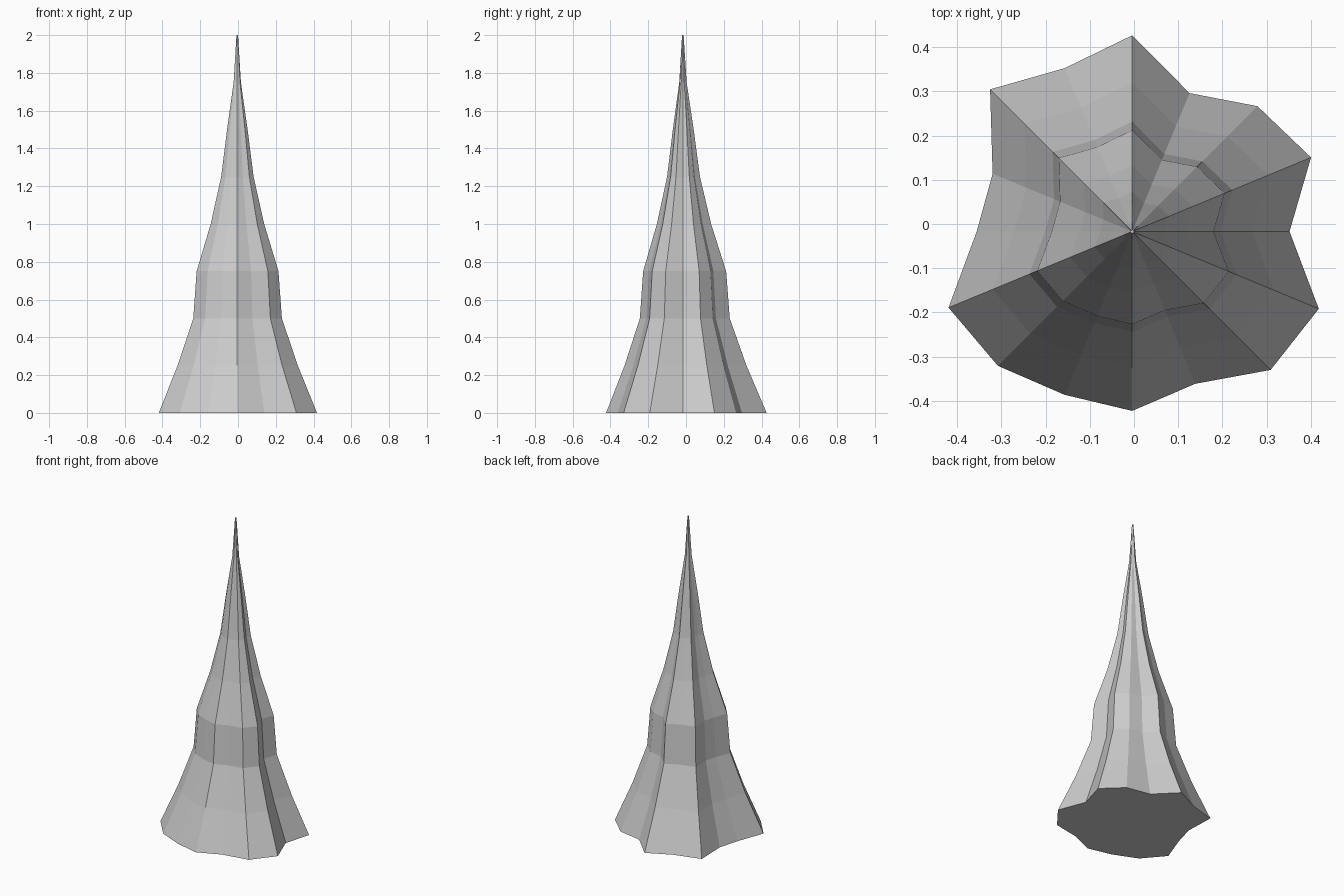
import bpy, bmesh
from math import cos, sin, tau

if "Cube" in bpy.data.objects:
    bpy.data.objects.remove(bpy.data.objects["Cube"])

# Irregular 16-sided base outline (radius per spoke) and vertical taper (height, scale)
radii = [.356, .438, .401, .339, .444, .400, .455, .342,
         .352, .450, .430, .400, .406, .373, .443, .457]
taper = [(0, 1), (.25, .76), (.5, .56), (.75, .517), (1, .338),
         (1.25, .205), (1.5, .13), (1.75, .046), (2, .01)]
cx, cy = -.004, -.017

bm = bmesh.new()
n = len(radii)
rings = [[bm.verts.new((cx + r * s * cos(tau * i / n), cy + r * s * sin(tau * i / n), z))
          for i, r in enumerate(radii)] for z, s in taper]

# Faceted sides
for lo, hi in zip(rings, rings[1:]):
    for i in range(n):
        j = (i + 1) % n
        bm.faces.new((lo[i], lo[j], hi[j], hi[i]))

# Base and tip caps
bm.faces.new(rings[0][::-1])
bm.faces.new(rings[-1])

mesh = bpy.data.meshes.new("rock_spike")
bm.to_mesh(mesh)
bm.free()
bpy.context.collection.objects.link(bpy.data.objects.new("rock_spike", mesh))
